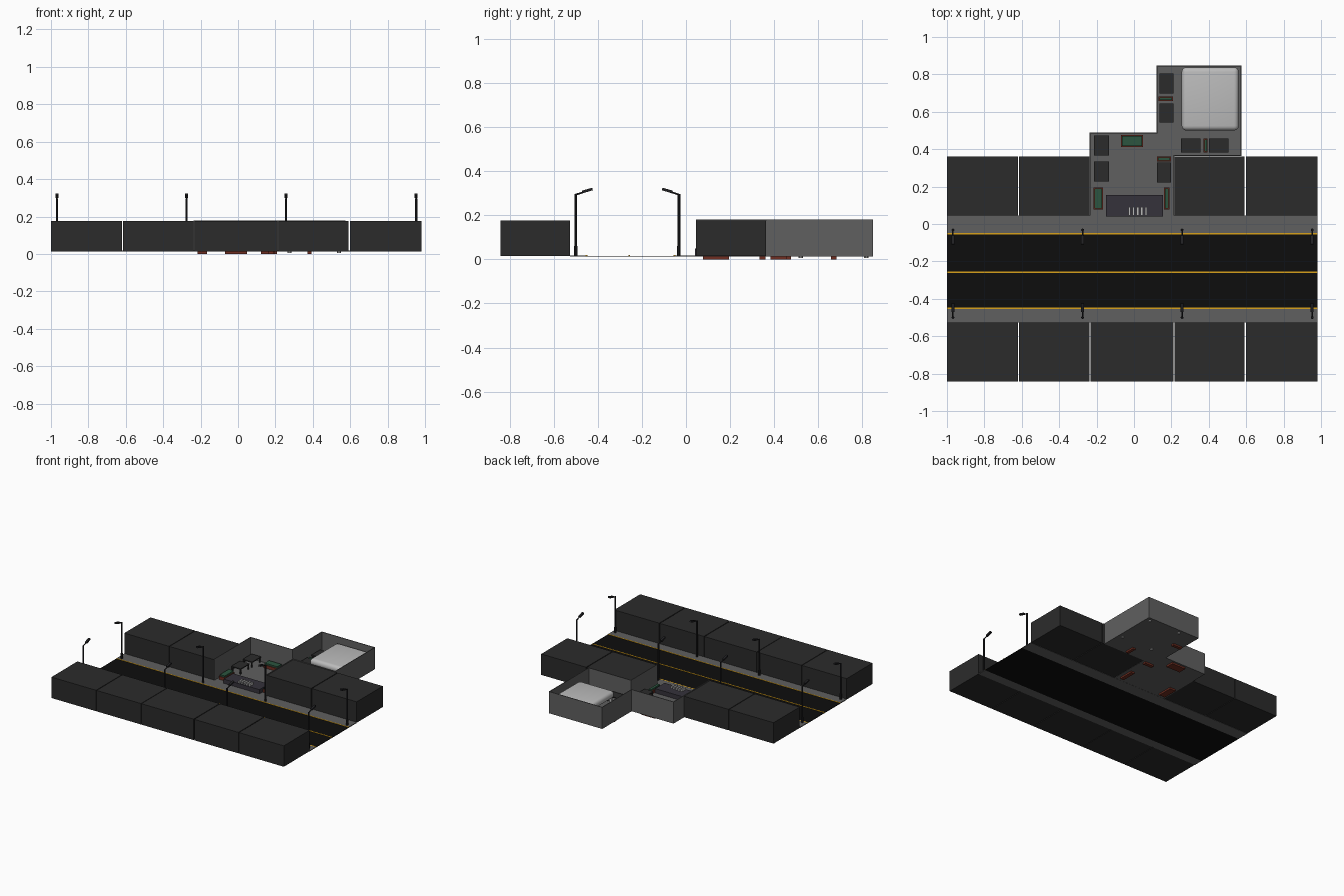
import bpy, math
from mathutils import Vector


def mat(name, rgb):
    m = bpy.data.materials.new(name)
    m.diffuse_color = (*rgb, 1)
    return m


DARK = mat("dark_block", (0.024, 0.024, 0.024))
ROAD = mat("asphalt", (0.004, 0.004, 0.004))
PAVE = mat("paving", (0.115, 0.115, 0.115))
YELLOW = mat("yellow_paint", (0.7, 0.36, 0.01))
WHITE = mat("white", (0.5, 0.5, 0.5))
GREEN = mat("hedge_green", (0.025, 0.09, 0.05))
RED = mat("planter_red", (0.16, 0.027, 0.015))
COUNTER = mat("counter_dark", (0.035, 0.032, 0.043))
METAL = mat("lamp_metal", (0.015, 0.015, 0.017))


def box(name, x0, x1, y0, y1, z0, z1, material):
    """Axis-aligned box between two corners."""
    v = [(x, y, z) for z in (z0, z1) for x, y in ((x0, y0), (x1, y0), (x1, y1), (x0, y1))]
    f = [(3, 2, 1, 0), (4, 5, 6, 7), (0, 1, 5, 4), (1, 2, 6, 5), (2, 3, 7, 6), (3, 0, 4, 7)]
    me = bpy.data.meshes.new(name)
    me.from_pydata(v, [], f)
    me.materials.append(material)
    ob = bpy.data.objects.new(name, me)
    bpy.context.collection.objects.link(ob)
    return ob


def rod(name, a, b, r, material, sides=8):
    """Cylinder from point a to point b."""
    a, b = Vector(a), Vector(b)
    d = b - a
    bpy.ops.mesh.primitive_cylinder_add(vertices=sides, radius=r, depth=d.length, location=(a + b) / 2)
    ob = bpy.context.object
    ob.name = name
    ob.rotation_euler = d.to_track_quat('Z', 'Y').to_euler()
    ob.data.materials.append(material)
    bpy.ops.object.shade_smooth_by_angle()
    return ob


# street: road, pavements and painted lines
box("road", -1, 0.98, -0.455, -0.05, 0.012, 0.016, ROAD)
box("north_pavement", -1, 0.98, -0.05, 0.045, 0.012, 0.018, PAVE)
box("south_pavement", -1, 0.98, -0.527, -0.455, 0.012, 0.018, PAVE)
for y in (-0.052, -0.257, -0.451):
    box("road_line", -1, 0.98, y - 0.004, y + 0.004, 0.014, 0.0185, YELLOW)

# plain building blocks on both sides of the street
columns = [(-1, -0.62), (-0.615, -0.237), (-0.233, 0.211), (0.217, 0.592), (0.598, 0.98)]
for i, (x0, x1) in enumerate(columns):
    box("south_building", x0, x1, -0.842, -0.527, 0.014, 0.175, DARK)
    if i != 2:
        box("north_building", x0, x1, 0.045, 0.362, 0.014, 0.175, DARK)

# open-topped rooms: floors and thin walls
F, TOP, T = 0.017, 0.18, 0.005
box("front_room_floor", -0.235, 0.215, 0.045, 0.488, 0.013, F, PAVE)
box("back_room_floor", 0.12, 0.575, 0.365, 0.848, 0.013, F, PAVE)
walls = [(-0.237, -0.237 + T, 0.045, 0.49), (-0.237, 0.12, 0.49 - T, 0.49),
         (0.12, 0.12 + T, 0.49 - T, 0.848), (0.12, 0.575, 0.848 - T, 0.848),
         (0.575 - T, 0.575, 0.365, 0.848), (0.211, 0.575, 0.363, 0.363 + T),
         (0.211, 0.211 + T, 0.045, 0.365)]
for w in walls:
    box("room_wall", *w, 0.013, TOP, PAVE)

# dark tables on legs
tables = [(-0.215, -0.135, 0.365, 0.473), (-0.215, -0.135, 0.226, 0.333),
          (0.122, 0.197, 0.221, 0.328), (0.137, 0.211, 0.698, 0.804),
          (0.137, 0.211, 0.543, 0.645), (0.25, 0.356, 0.382, 0.456), (0.4, 0.506, 0.382, 0.456)]
for x0, x1, y0, y1 in tables:
    box("table_top", x0, x1, y0, y1, 0.054, 0.062, DARK)
    for x in (x0 + 0.002, x1 - 0.01):
        for y in (y0 + 0.002, y1 - 0.01):
            box("table_leg", x, x + 0.008, y, y + 0.008, F - 0.002, 0.056, DARK)

# red planters with a green hedge, reaching below the floor
planters = [(-0.07, 0.047, 0.413, 0.475), (-0.217, -0.166, 0.077, 0.195),
            (0.16, 0.19, 0.077, 0.195), (0.122, 0.197, 0.334, 0.36),
            (0.132, 0.209, 0.658, 0.682), (0.371, 0.394, 0.382, 0.456)]
for x0, x1, y0, y1 in planters:
    box("planter", x0, x1, y0, y1, 0.0, 0.04, RED)
    box("planter_hedge", x0 + 0.005, x1 - 0.005, y0 + 0.005, y1 - 0.005, 0.03, 0.052, GREEN)

# entrance counter with white upright slabs
box("counter", -0.15, 0.155, 0.04, 0.155, 0.014, 0.05, COUNTER)
for i in range(5):
    x = -0.03 + i * 0.022
    box("counter_slab", x, x + 0.012, 0.045, 0.09, 0.048, 0.066, WHITE)

# large white rounded table in the back room
top = box("large_table_top", 0.255, 0.56, 0.5, 0.838, 0.085, 0.14, WHITE)
bev = top.modifiers.new("round", 'BEVEL')
bev.width, bev.segments = 0.025, 4
for p in top.data.polygons:
    p.use_smooth = True
for x in (0.275, 0.54):
    for y in (0.52, 0.818):
        rod("large_table_leg", (x, y, 0.006), (x, y, 0.1), 0.01, WHITE, 12)

# street lamps; s points the head toward the road
for x in (-0.968, -0.275, 0.257, 0.953):
    for y, s in ((-0.5, 1), (-0.032, -1)):
        rod("lamp_post", (x, y, 0.015), (x, y, 0.296), 0.006, METAL)
        rod("lamp_base", (x, y, 0.015), (x, y, 0.06), 0.008, METAL)
        rod("lamp_arm", (x, y, 0.293), (x, y + s * 0.04, 0.306), 0.004, METAL)
        head = box("lamp_head", -0.008, 0.008, -0.024, 0.024, -0.006, 0.006, METAL)
        head.location = (x, y + s * 0.053, 0.312)
        head.rotation_euler.x = s * math.radians(16)
